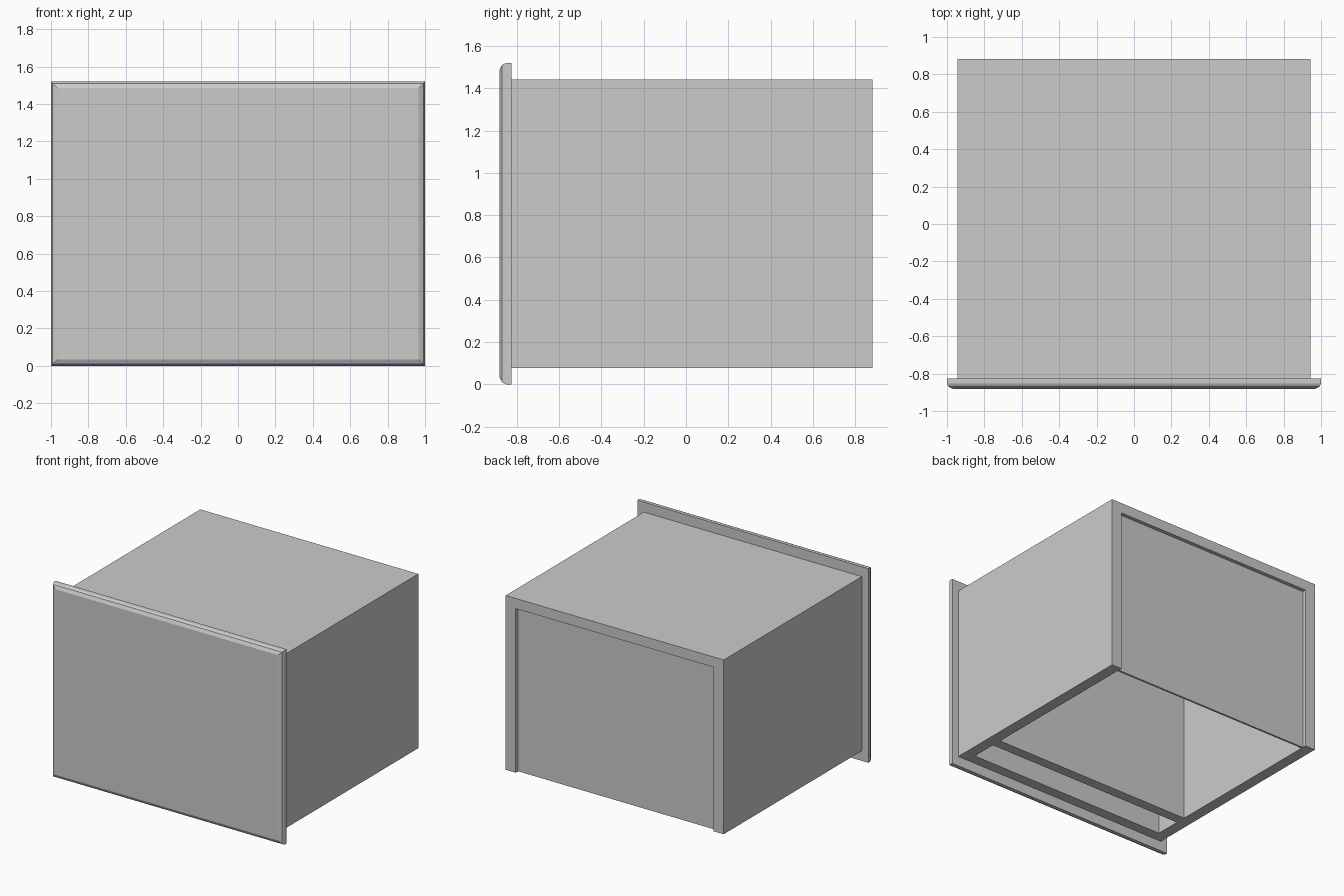
import bpy, bmesh

if "Cube" in bpy.data.objects:
    bpy.data.objects.remove(bpy.data.objects["Cube"])

W, T = 0.944, 0.087          # half width and board thickness of the carcass
Z0, Z1 = 0.078, 1.442        # carcass bottom and top
FRONT, BACK = -0.826, 0.882  # carcass front and back


def finish(name, bm):
    bmesh.ops.recalc_face_normals(bm, faces=bm.faces)
    me = bpy.data.meshes.new(name)
    bm.to_mesh(me)
    bm.free()
    ob = bpy.data.objects.new(name, me)
    bpy.context.collection.objects.link(ob)
    return ob


def loft(name, loops):
    """Skin a row of equal-length loops and cap both ends."""
    bm = bmesh.new()
    rings = [[bm.verts.new(p) for p in loop] for loop in loops]
    for a, b in zip(rings, rings[1:]):
        n = len(a)
        for i in range(n):
            bm.faces.new((a[i], a[(i + 1) % n], b[(i + 1) % n], b[i]))
    bm.faces.new(rings[0])
    bm.faces.new(rings[-1])
    return finish(name, bm)


def rect(x, z0, z1, y):
    return [(-x, y, z0), (x, y, z0), (x, y, z1), (-x, y, z1)]


def board(name, y0, y1, z1):
    return loft(name, [rect(W - T, Z0, z1, y) for y in (y0, y1)])


# Sides and top: one inverted U profile run front to back
u = [(-W, Z0), (-W, Z1), (W, Z1), (W, Z0),
     (W - T, Z0), (W - T, Z1 - 0.08), (T - W, Z1 - 0.08), (T - W, Z0)]
loft("carcass", [[(x, y, z) for x, z in u] for y in (FRONT, BACK)])

# Cross boards between the sides
top = Z1 - 0.08
board("inner_front", FRONT, -0.745, top)
board("partition", -0.545, -0.465, top)
board("back_panel", 0.838, 0.853, top)

# Front panel with rounded-over edges: (inset, y)
profile = [(0, FRONT), (0, -0.852), (0.009, -0.87), (0.034, -0.883)]
loft("front_panel", [rect(1 - i, i, 1.52 - i, y) for i, y in profile])
